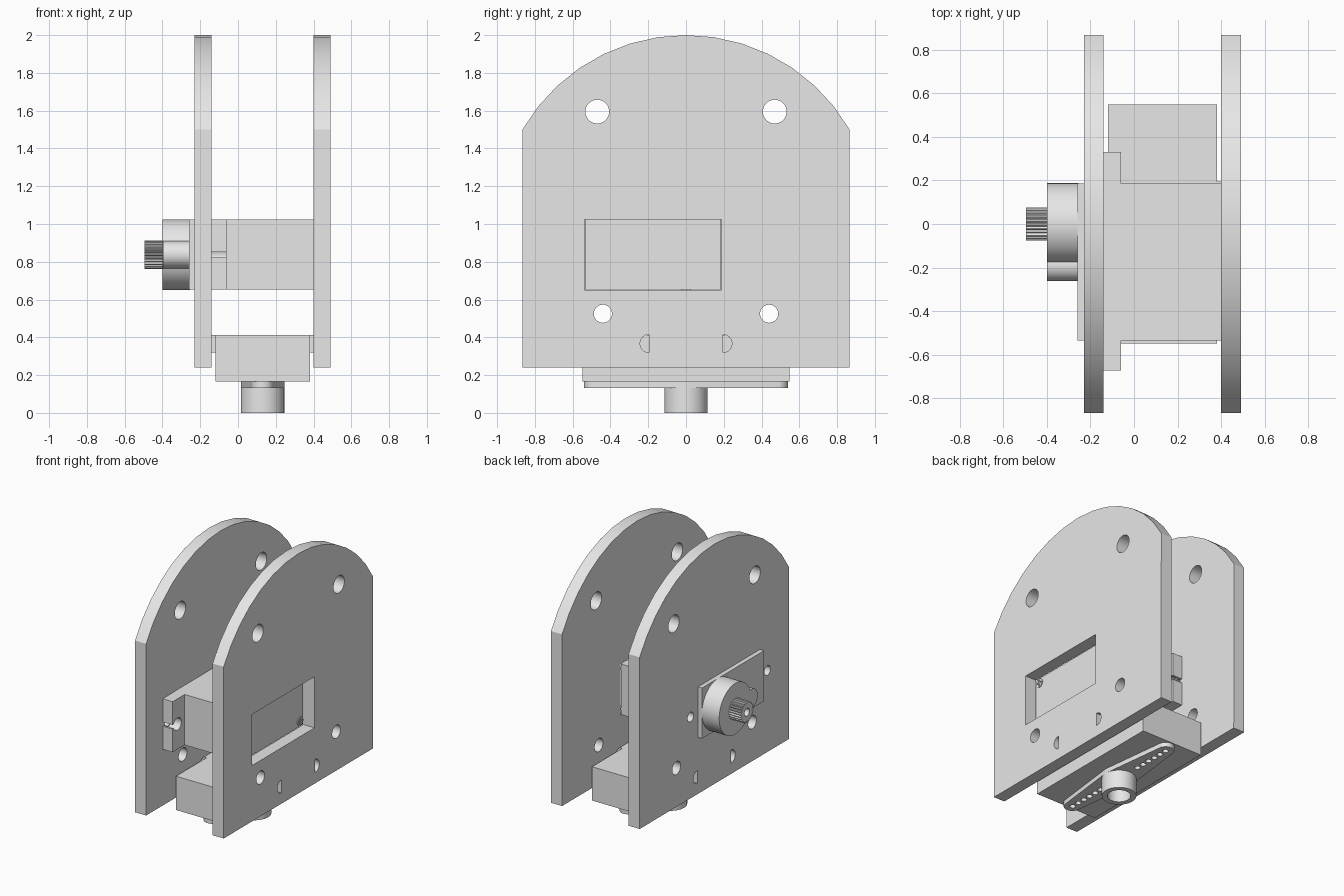
import bpy
import math
from mathutils import Matrix

if "Cube" in bpy.data.objects:
    bpy.data.objects.remove(bpy.data.objects["Cube"])

grey = bpy.data.materials.new("light_grey")
grey.use_nodes = True
grey.diffuse_color = (0.8, 0.8, 0.8, 1)
grey.node_tree.nodes["Principled BSDF"].inputs["Base Color"].default_value = (0.8, 0.8, 0.8, 1)


def arc(cu, cv, r, start=0, end=360, n=32):
    """Points on an arc; a full circle leaves out the repeated last point."""
    steps = n if abs(end - start) >= 360 else n + 1
    angles = [math.radians(start + (end - start) * i / n) for i in range(steps)]
    return [(cu + r * math.cos(a), cv + r * math.sin(a)) for a in angles]


def rect(u0, u1, v0, v1):
    return [(u0, v0), (u1, v0), (u1, v1), (u0, v1)]


def extrude(name, axis, low, high, outline, holes=()):
    """Solid with through holes; the profile is (y, z) for axis x, (x, y) for axis z."""
    curve = bpy.data.curves.new(name, "CURVE")
    curve.dimensions = "2D"
    curve.fill_mode = "BOTH"
    curve.extrude = (high - low) / 2
    for loop in [outline, *holes]:
        spline = curve.splines.new("POLY")
        spline.points.add(len(loop) - 1)
        for point, (u, v) in zip(spline.points, loop):
            point.co = (u, v, 0, 1)
        spline.use_cyclic_u = True
    obj = bpy.data.objects.new(name, curve)
    bpy.context.collection.objects.link(obj)
    bpy.ops.object.select_all(action="DESELECT")
    obj.select_set(True)
    bpy.context.view_layer.objects.active = obj
    bpy.ops.object.convert(target="MESH")
    obj = bpy.context.object
    obj.name = name
    middle = (low + high) / 2
    if axis == "x":
        turn = Matrix(((0, 0, 1, middle), (1, 0, 0, 0), (0, 1, 0, 0), (0, 0, 0, 1)))
    else:
        turn = Matrix.Translation((0, 0, middle))
    obj.data.transform(turn)
    # weld the caps to the walls
    bpy.ops.object.mode_set(mode="EDIT")
    bpy.ops.mesh.select_all(action="SELECT")
    bpy.ops.mesh.remove_doubles(threshold=0.0002)
    bpy.ops.mesh.normals_make_consistent(inside=False)
    bpy.ops.object.mode_set(mode="OBJECT")
    obj.data.materials.clear()
    obj.data.materials.append(grey)
    bpy.ops.object.shade_smooth_by_angle(angle=math.radians(20))
    return obj


SERVO_Z = 0.837
HORN_X = 0.13

# Side plates: arched top, bolt holes, servo window and half-round slots
plate = [(-0.865, 0.24), (0.865, 0.24)] + arc(0, 1.0, 1.0, 30, 150, 14)
window = rect(-0.537, 0.187, 0.65, 1.025)
openings = [window]
for side in (-1, 1):
    openings.append(arc(side * 0.47, 1.595, 0.063))
    openings.append(arc(side * 0.44, 0.525, 0.048))
    middle = 0 if side > 0 else 180
    openings.append(arc(side * 0.195, 0.367, 0.048, middle - 90, middle + 90, 16))
ear_bolts = [arc(y, SERVO_Z, 0.035) for y in (0.275, -0.615)]
extrude("plain_side_plate", "x", 0.40, 0.49, plate, openings)
extrude("drive_side_plate", "x", -0.23, -0.14, plate, openings + ear_bolts)

# Upper servo: case, notched ears, gear housing, splined shaft
extrude("servo_case", "x", -0.26, 0.399, rect(-0.533, 0.185, 0.652, 1.023))
for name, inner, outer, way in (("back_ear", 0.18, 0.33, 0), ("front_ear", -0.53, -0.672, 180)):
    centre = (inner + outer) / 2 + 0.015 * (1 if way == 0 else -1)
    gap = 20
    notch = arc(centre, SERVO_Z, 0.045, way + gap, way + 360 - gap, 28)
    half = notch[0][1] - SERVO_Z
    ear = [(outer, SERVO_Z + half)] + notch + [(outer, SERVO_Z - half)]
    low, high = (0.652, 1.023)
    if way == 0:
        ear += [(outer, low), (inner, low), (inner, high), (outer, high)]
    else:
        ear += [(outer, high), (inner, high), (inner, low), (outer, low)]
    extrude("servo_" + name, "x", -0.14, -0.06, ear)
extrude("gear_housing", "x", -0.40, -0.255, arc(0, SERVO_Z, 0.187, n=48))
extrude("small_gear_housing", "x", -0.398, -0.255, arc(-0.19, SERVO_Z, 0.072))
teeth = []
for i in range(25):
    for part, radius in ((0, 0.066), (0.3, 0.076), (0.6, 0.076), (0.9, 0.066)):
        a = (i + part) / 25 * math.tau
        teeth.append((radius * math.cos(a), SERVO_Z + radius * math.sin(a)))
extrude("splined_shaft", "x", -0.495, -0.395, teeth, [arc(0, SERVO_Z, 0.028)])

# Case screws with cross slots
for y in (-0.5, 0.147):
    for z in (0.69, 0.987):
        cross = []
        for k in range(4):
            a = k * math.pi / 2
            for u, v in ((0.024, -0.005), (0.024, 0.005), (0.005, 0.005)):
                cross.append((y + u * math.cos(a) - v * math.sin(a),
                              z + u * math.sin(a) + v * math.cos(a)))
        extrude("case_screw", "x", 0.39, 0.405, arc(y, z, 0.032, n=24), [cross])

# Cross block with locating tabs that meet both plates
extrude("cross_block", "z", 0.165, 0.413, rect(-0.12, 0.38, -0.548, 0.548))
for low, high in ((-0.14, -0.12), (0.38, 0.40)):
    extrude("block_tab", "x", low, high, rect(-0.195, 0.195, 0.319, 0.413))

# Servo horn: tapered double arm with a row of holes, and a hollow hub
hub_r, tip_r, reach = 0.115, 0.058, 0.482
lean = math.degrees(math.asin((hub_r - tip_r) / reach))
arm = (arc(HORN_X, 0, hub_r, -lean, lean, 4)
       + arc(HORN_X, reach, tip_r, lean, 180 - lean, 20)
       + arc(HORN_X, 0, hub_r, 180 - lean, 180 + lean, 4)
       + arc(HORN_X, -reach, tip_r, 180 + lean, 360 - lean, 20))
arm_holes = [arc(HORN_X, s * (0.19 + 0.058 * i), 0.02, n=16) for s in (-1, 1) for i in range(6)]
extrude("horn_arm", "z", 0.132, 0.165, arm, arm_holes + [arc(HORN_X, 0, 0.045)])
extrude("horn_hub", "z", 0, 0.134, arc(HORN_X, 0, hub_r, n=48), [arc(HORN_X, 0, 0.078)])
